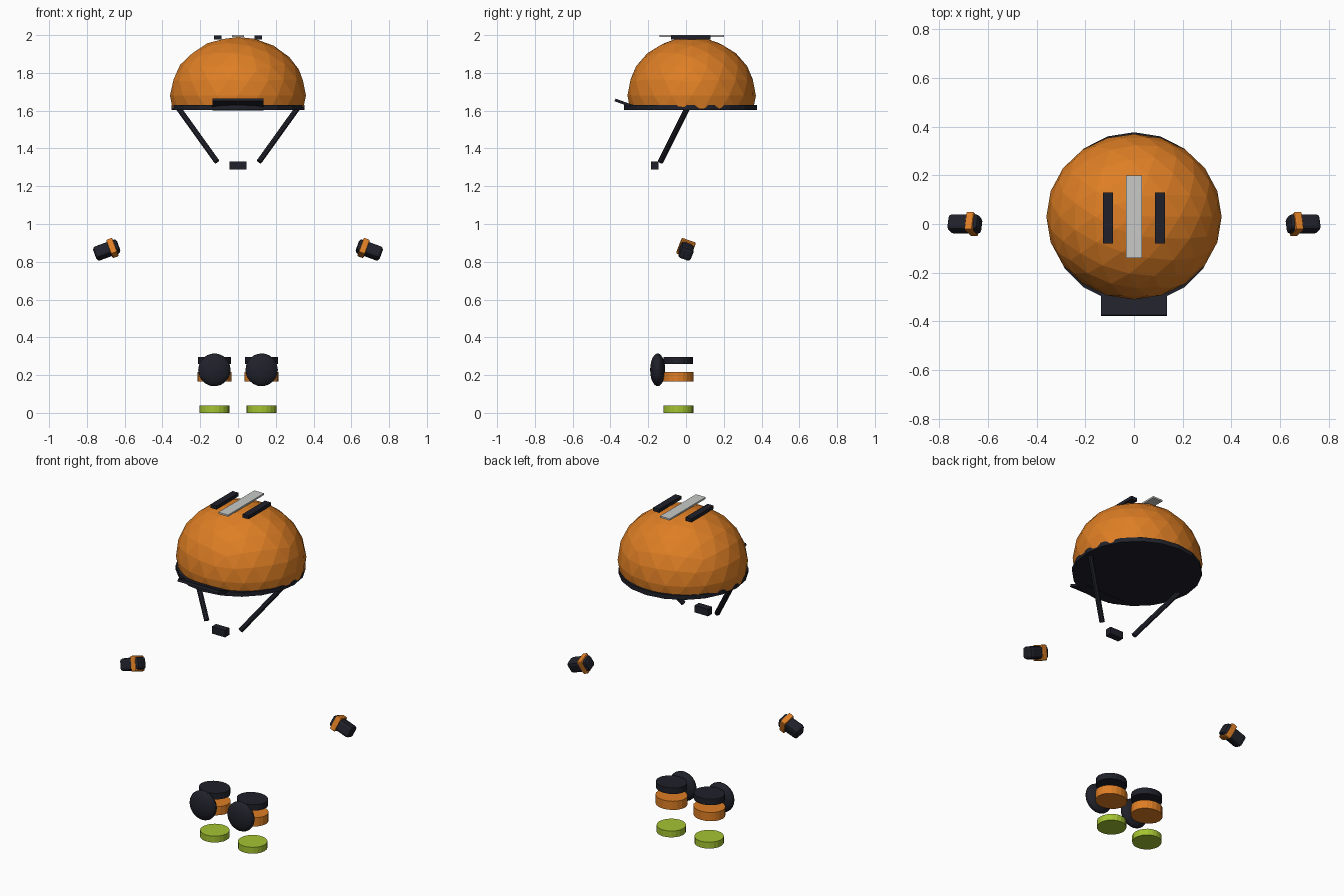
import bpy, bmesh
from math import radians
from mathutils import Matrix, Vector, Euler

if "Cube" in bpy.data.objects:
    bpy.data.objects.remove(bpy.data.objects["Cube"])


def material(name, rgb):
    m = bpy.data.materials.new(name)
    m.use_nodes = True
    m.diffuse_color = (*rgb, 1)
    m.node_tree.nodes["Principled BSDF"].inputs["Base Color"].default_value = (*rgb, 1)
    return m


ORANGE = material("orange", (0.73, 0.21, 0.018))
DARK = material("dark navy", (0.014, 0.015, 0.023))
LIME = material("lime green", (0.37, 0.55, 0.032))
GREY = material("light grey", (0.58, 0.59, 0.57))


def finish(name, bm, mat, loc, rot=(0, 0, 0)):
    bmesh.ops.recalc_face_normals(bm, faces=bm.faces)
    mesh = bpy.data.meshes.new(name)
    bm.to_mesh(mesh)
    bm.free()
    mesh.materials.append(mat)
    ob = bpy.data.objects.new(name, mesh)
    ob.location = loc
    ob.rotation_euler = rot
    bpy.context.collection.objects.link(ob)
    return ob


def box(name, mat, loc, size, rot=(0, 0, 0), bevel=0):
    bm = bmesh.new()
    bmesh.ops.create_cube(bm, size=1)
    bmesh.ops.scale(bm, vec=size, verts=bm.verts)
    if bevel:
        bmesh.ops.bevel(bm, geom=bm.edges[:], offset=bevel, segments=2,
                        profile=0.5, affect='EDGES')
    return finish(name, bm, mat, loc, rot)


def disc(name, mat, loc, rx, ry, height, sides, rot=(0, 0, 0)):
    bm = bmesh.new()
    bmesh.ops.create_cone(bm, cap_ends=True, segments=sides, radius1=1, radius2=1, depth=height)
    bmesh.ops.scale(bm, vec=(rx, ry, 1), verts=bm.verts)
    return finish(name, bm, mat, loc, rot)


def ball(name, mat, loc, radii, cut=None):
    bm = bmesh.new()
    bmesh.ops.create_icosphere(bm, subdivisions=3, radius=1)
    bmesh.ops.scale(bm, vec=radii, verts=bm.verts)
    if cut is not None:
        bmesh.ops.bisect_plane(bm, geom=bm.verts[:] + bm.edges[:] + bm.faces[:],
                               plane_co=(0, 0, cut), plane_no=(0, 0, -1), clear_outer=True)
    return finish(name, bm, mat, loc)


def rod(name, mat, start, end, radius):
    a, b = Vector(start), Vector(end)
    rot = (b - a).to_track_quat('Z', 'Y').to_euler()
    return disc(name, mat, (a + b) / 2, radius, radius, (b - a).length, 8, rot)


# Helmet
ball("helmet_shell", ORANGE, (0, 0.03, 1.68), (0.36, 0.34, 0.31), cut=-0.068)
disc("helmet_rim", DARK, (0, 0.025, 1.617), 0.352, 0.352, 0.026, 20)
box("helmet_visor", DARK, (0, -0.31, 1.633), (0.27, 0.14, 0.015), (radians(-20), 0, 0))
box("helmet_stripe", GREY, (0, 0.03, 1.995), (0.064, 0.34, 0.01))
box("chin_buckle", DARK, (0, -0.165, 1.31), (0.088, 0.04, 0.042))

for side, s in (("left", 1), ("right", -1)):
    # Helmet vents and chin straps
    box(side + "_vent", DARK, (s * 0.107, 0.025, 1.988), (0.04, 0.21, 0.02))
    rod(side + "_chin_strap", DARK, (s * 0.32, 0.01, 1.62), (s * 0.112, -0.135, 1.33), 0.015)

    # Glove, tilted down towards the outside, with its wrist band
    tilt = (radians(-20), radians(20 * s), 0)
    centre = Vector((s * 0.695, 0, 0.862))
    box(side + "_glove", DARK, centre, (0.135, 0.07, 0.07), tilt, bevel=0.016)
    inward = Euler(tilt).to_matrix() @ Vector((-s * 0.032, 0, 0))
    box(side + "_glove_band", ORANGE, centre + inward, (0.034, 0.078, 0.086), tilt, bevel=0.006)

    # Knee pad, leg bands and foot pad
    x = s * 0.125
    ball(side + "_knee_cap", DARK, (x, -0.15, 0.228), (0.086, 0.04, 0.087))
    disc(side + "_upper_band", DARK, (x, -0.042, 0.277), 0.088, 0.078, 0.036, 20)
    disc(side + "_lower_band", ORANGE, (x, -0.042, 0.191), 0.09, 0.081, 0.052, 20)
    disc(side + "_foot_pad", LIME, (x, -0.04, 0.019), 0.08, 0.08, 0.038, 20)
